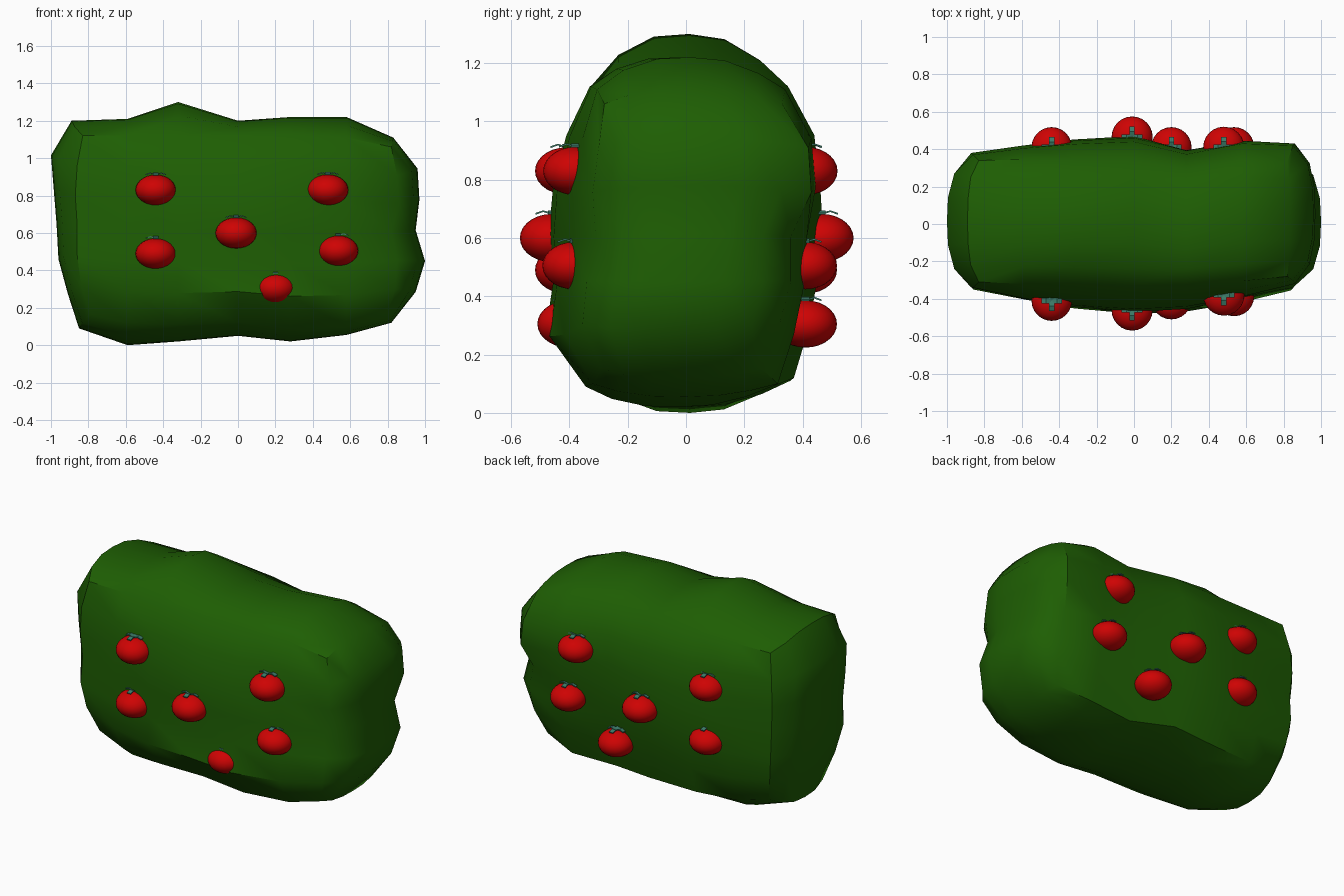
import bpy, bmesh, math

if "Cube" in bpy.data.objects:
    bpy.data.objects.remove(bpy.data.objects["Cube"])


def material(name, color):
    m = bpy.data.materials.new(name)
    m.diffuse_color = (*color, 1)
    m.use_nodes = True
    m.node_tree.nodes["Principled BSDF"].inputs["Base Color"].default_value = m.diffuse_color
    return m


GREEN = material("hedge_green", (0.013, 0.112, 0.001))
RED = material("tomato_red", (0.62, 0.001, 0.001))
TEAL = material("leaf_teal", (0.045, 0.2, 0.14))


def finish(bm, name, mat, angle=None):
    bmesh.ops.recalc_face_normals(bm, faces=bm.faces)
    me = bpy.data.meshes.new(name)
    bm.to_mesh(me)
    bm.free()
    me.materials.append(mat)
    ob = bpy.data.objects.new(name, me)
    bpy.context.collection.objects.link(ob)
    if angle:
        bpy.ops.object.select_all(action='DESELECT')
        ob.select_set(True)
        bpy.context.view_layer.objects.active = ob
        bpy.ops.object.shade_smooth_by_angle(angle=math.radians(angle))
    return ob


def lerp(a, b, t):
    return a + (b - a) * t


# Hedge profiles along the length (left to right)
COLS = [-0.85, -0.59, -0.32, 0, 0.28, 0.58, 0.83]
TOP = [1.20, 1.21, 1.30, 1.20, 1.22, 1.22, 1.11]
TOP_EDGE = [1.12, 1.12, 1.12, 1.12, 1.12, 1.11, 1.06]
BOTTOM = [0.09, 0.0, 0.02, 0.05, 0.02, 0.055, 0.12]
BOTTOM_EDGE = [0.165, 0.12, 0.11, 0.12, 0.09, 0.10, 0.15]
END_WEIGHT = [1, 0.5, 0.18, 0, 0.1, 0.5, 1]
# Hedge profiles up the height (bottom to top): left end, middle, right end
FRONT = ([-0.26, -0.32, -0.35, -0.33, -0.34, -0.34, -0.31],
         [-0.35, -0.48, -0.455, -0.47, -0.455, -0.41, -0.33],
         [-0.29, -0.355, -0.34, -0.31, -0.32, -0.30, -0.28])
BACK = ([0.30, 0.36, 0.38, 0.37, 0.38, 0.37, 0.34],
        [0.37, 0.42, 0.45, 0.47, 0.46, 0.44, 0.35],
        [0.26, 0.32, 0.36, 0.36, 0.43, 0.42, 0.33])
LEFT = ([-0.79, -0.84, -0.86, -0.86, -0.87, -0.86, -0.83],
        [-0.85, -0.91, -0.96, -0.97, -0.985, -1.0, -0.89])
RIGHT = ([0.79, 0.84, 0.85, 0.82, 0.86, 0.85, 0.82],
         [0.82, 0.95, 1.0, 0.95, 0.97, 0.96, 0.83])
# Hedge profiles across the depth (front to back)
DEPTH = [0, 0.14, 0.32, 0.5, 0.68, 0.86, 1]
CROWN = [0, 0.6, 0.95, 1, 0.9, 0.5, 0]
END_BULGE = [0, 0.72, 0.96, 1, 0.96, 0.72, 0]

bm = bmesh.new()
bmesh.ops.create_cube(bm, size=6)
bmesh.ops.subdivide_edges(bm, edges=bm.edges[:], cuts=5, use_grid_fill=True)
for vert in bm.verts:
    i, j, k = (round(c + 3) for c in vert.co)
    end = 0 if i < 3 else 2
    front, back = (lerp(p[1][k], p[end][k], END_WEIGHT[i]) for p in (FRONT, BACK))
    if i == 4:
        back -= 0.065
    top = lerp(TOP_EDGE[i], TOP[i], CROWN[j])
    bottom = lerp(BOTTOM_EDGE[i], BOTTOM[i], CROWN[j])
    x = COLS[i]
    if i in (0, 6):
        edge, mid = LEFT if i == 0 else RIGHT
        x = lerp(edge[k], mid[k], END_BULGE[j])
    vert.co = (x, lerp(front, back, DEPTH[j]), lerp(bottom, top, k / 6))
finish(bm, "hedge", GREEN, 38)


# Tomatoes with a four-leaf crown
def tomato(x, y, z, r, label):
    bm = bmesh.new()
    bmesh.ops.create_uvsphere(bm, u_segments=24, v_segments=14, radius=1)
    for v in bm.verts:
        v.co = (x + v.co.x * r, y + v.co.y * r, z + v.co.z * r * 0.75)
    finish(bm, "tomato_" + label, RED, 60)

    s = r / 0.11
    path = [(0.0, 0.08), (0.03, 0.089), (0.056, 0.08)]
    bm = bmesh.new()
    for n in range(4):
        a = n * math.pi / 2
        ca, sa = math.cos(a), math.sin(a)
        rings = []
        for d, h in path:
            ring = []
            for w, dz in ((-0.014, 0), (0.014, 0), (0.014, 0.006), (-0.014, 0.006)):
                ring.append(bm.verts.new((x + s * (d * ca - w * sa),
                                          y + s * (d * sa + w * ca),
                                          z + s * (h + dz))))
            rings.append(ring)
        for p, q in zip(rings, rings[1:]):
            for e in range(4):
                f = (e + 1) % 4
                bm.faces.new((p[e], p[f], q[f], q[e]))
        bm.faces.new(rings[0])
        bm.faces.new(rings[-1])
    finish(bm, "tomato_leaves_" + label, TEAL)


# x, z, radius, front y, back y
SPOTS = [(-0.44, 0.83, 0.108, -0.41, 0.41),
         (-0.44, 0.49, 0.108, -0.41, 0.41),
         (-0.01, 0.60, 0.11, -0.46, 0.465),
         (0.48, 0.83, 0.11, -0.38, 0.41),
         (0.535, 0.505, 0.108, -0.385, 0.41),
         (0.20, 0.305, 0.108, -0.402, 0.41)]
for n, (x, z, r, yf, yb) in enumerate(SPOTS, 1):
    tomato(x, yf, z, r, f"front_{n}")
    tomato(x, yb, z, r, f"back_{n}")
